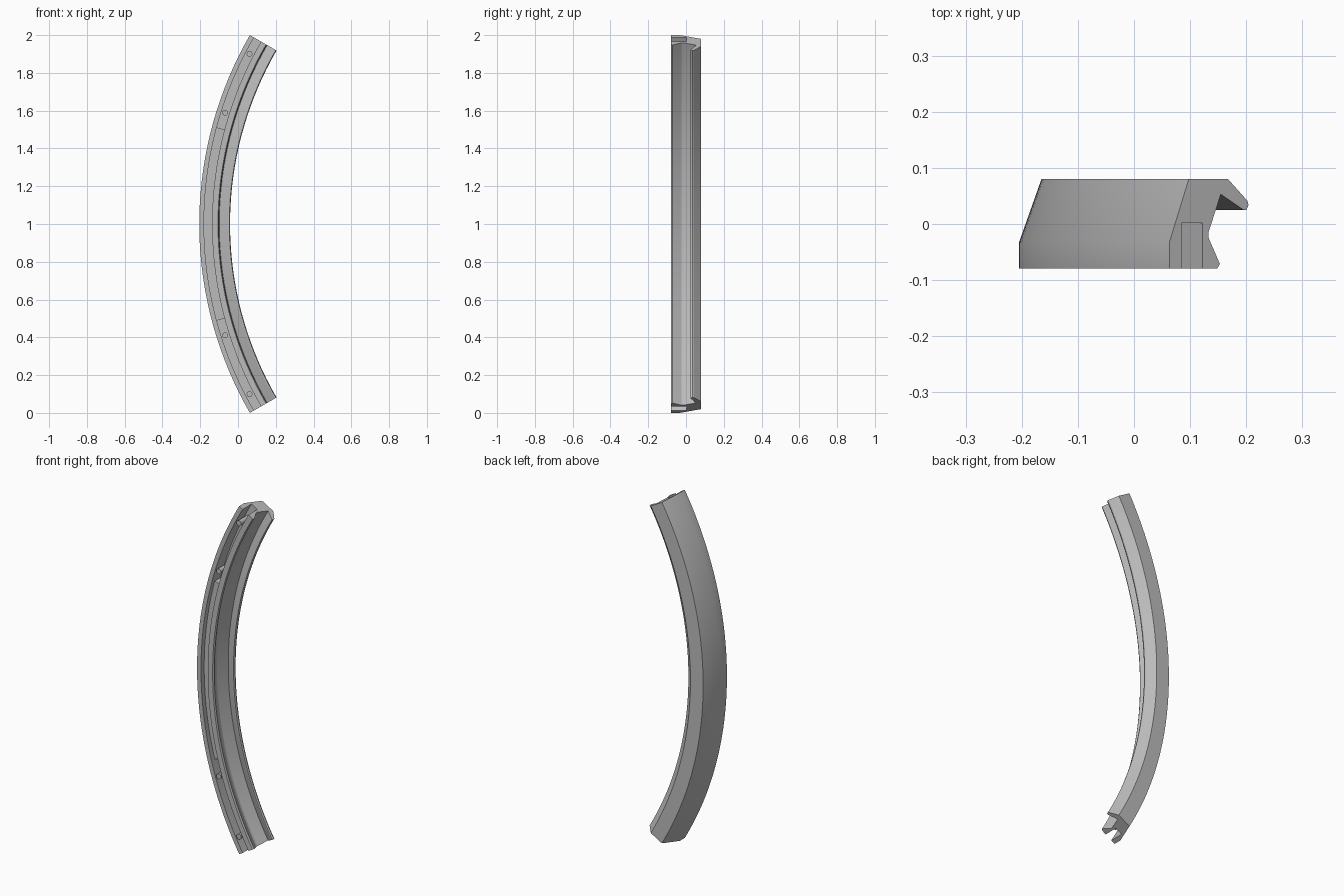
import bpy, bmesh, math

cube = bpy.data.objects.get("Cube")
if cube:
    bpy.data.objects.remove(cube, do_unlink=True)

CENTRE_X, CENTRE_Z = 1.795, 1.0
FRONT = -0.079

grey = bpy.data.materials.new("plain grey")
grey.use_nodes = True
colour = (0.5, 0.5, 0.5, 1)
grey.diffuse_color = colour
grey.node_tree.nodes["Principled BSDF"].inputs["Base Color"].default_value = colour


def finish(bm, name):
    bmesh.ops.recalc_face_normals(bm, faces=bm.faces)
    mesh = bpy.data.meshes.new(name)
    bm.to_mesh(mesh)
    bm.free()
    mesh.materials.append(grey)
    obj = bpy.data.objects.new(name, mesh)
    bpy.context.collection.objects.link(obj)
    bpy.ops.object.select_all(action='DESELECT')
    obj.select_set(True)
    bpy.context.view_layer.objects.active = obj
    bpy.ops.object.shade_smooth_by_angle(angle=math.radians(20))
    return obj


def on_arc(radius, y, angle):
    return (CENTRE_X - radius * math.cos(angle), y,
            CENTRE_Z + radius * math.sin(angle))


def sweep(name, profile, half_angle, steps):
    """Carry a (radius, y) profile along the arc and cap both ends."""
    bm = bmesh.new()
    rings = []
    for i in range(steps + 1):
        a = math.radians(half_angle) * (2 * i / steps - 1)
        rings.append([bm.verts.new(on_arc(r, y, a)) for r, y in profile])
    n = len(profile)
    for lower, upper in zip(rings, rings[1:]):
        for j in range(n):
            k = (j + 1) % n
            bm.faces.new((lower[j], lower[k], upper[k], upper[j]))
    bm.faces.new(rings[0])
    bm.faces.new(rings[-1])
    return finish(bm, name)


# Curved rail with hooked inner lip and a groove in the front
rail = [(2.0, FRONT), (2.0, -0.033), (1.96, 0.08), (1.879, 0.08),
        (1.839, 0.041), (1.837, 0.034), (1.841, 0.025), (1.847, 0.025),
        (1.894, 0.053), (1.919, -0.014), (1.919, -0.025),
        (1.896, -0.071), (1.901, FRONT),
        (1.932, FRONT), (1.932, 0.002), (1.975, 0.002), (1.975, FRONT)]
sweep("curved_rail", rail, 30, 64)

# Raised floor in the middle of the groove
floor = [(1.93, -0.05), (1.977, -0.05), (1.977, 0.004), (1.93, 0.004)]
sweep("groove_infill", floor, 15, 32)

# Round pegs standing in the groove, mirrored about mid height
for side, word in ((1, "upper"), (-1, "lower")):
    for degrees, place in ((27.45, "end"), (17.55, "inner")):
        bm = bmesh.new()
        rings = []
        cx, _, cz = on_arc(1.954, 0, side * math.radians(degrees))
        for y in (FRONT, 0.004):
            rings.append([bm.verts.new((cx + 0.015 * math.cos(t), y,
                                        cz + 0.015 * math.sin(t)))
                          for t in (math.tau * i / 24 for i in range(24))])
        for i in range(24):
            k = (i + 1) % 24
            bm.faces.new((rings[0][i], rings[0][k], rings[1][k], rings[1][i]))
        for ring in rings:
            bm.faces.new(ring)
        finish(bm, f"{word}_{place}_peg")
